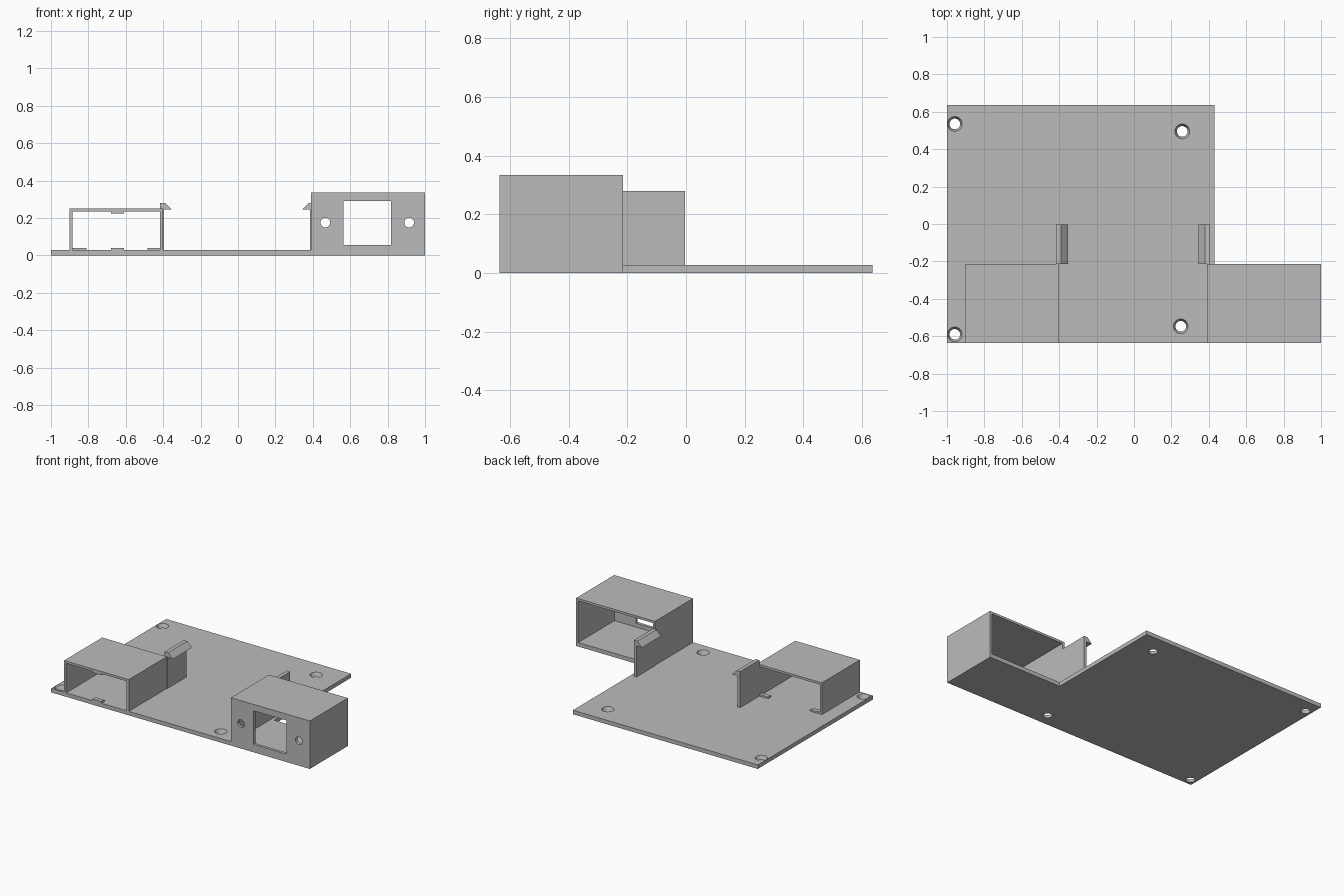
import bpy, bmesh
from mathutils import Matrix, Vector

old = bpy.data.objects.get("Cube")
if old:
    bpy.data.objects.remove(old, do_unlink=True)

grey = bpy.data.materials.new("plain grey")
grey.use_nodes = True
colour = (0.5, 0.5, 0.5, 1)
grey.diffuse_color = colour
grey.node_tree.nodes["Principled BSDF"].inputs["Base Color"].default_value = colour

FRONT, BACK, STEP = -0.635, 0.635, -0.215
FLOOR, WALL = 0.028, 0.016


def finish(name, bm):
    bmesh.ops.recalc_face_normals(bm, faces=bm.faces)
    mesh = bpy.data.meshes.new(name)
    bm.to_mesh(mesh)
    bm.free()
    mesh.materials.append(grey)
    obj = bpy.data.objects.new(name, mesh)
    bpy.context.collection.objects.link(obj)
    return obj


def prism(name, points, start, end, axis="y"):
    """Extrude an outline: (x, z) points along y, or (x, y) points along z."""
    def place(a, b, t):
        return (a, t, b) if axis == "y" else (a, b, t)
    bm = bmesh.new()
    face = bm.faces.new([bm.verts.new(place(a, b, start)) for a, b in points])
    top = bmesh.ops.extrude_face_region(bm, geom=[face])["geom"]
    shift = Vector(place(0, 0, end - start))
    bmesh.ops.translate(bm, vec=shift, verts=[v for v in top if isinstance(v, bmesh.types.BMVert)])
    return finish(name, bm)


def block(name, x, y, z):
    return prism(name, [(x[0], z[0]), (x[1], z[0]), (x[1], z[1]), (x[0], z[1])], *y)


def cone(name, centre, r_low, r_high, depth, turn=0):
    bm = bmesh.new()
    bmesh.ops.create_cone(bm, cap_ends=True, segments=32, radius1=r_low, radius2=r_high, depth=depth,
                          matrix=Matrix.Translation(centre) @ Matrix.Rotation(turn, 4, "X"))
    return finish(name, bm)


def cut(target, cutters):
    for cutter in cutters:
        mod = target.modifiers.new("cut", "BOOLEAN")
        mod.operation, mod.solver, mod.object = "DIFFERENCE", "EXACT", cutter
    bpy.context.view_layer.update()
    result = bpy.data.meshes.new_from_object(
        target.evaluated_get(bpy.context.evaluated_depsgraph_get()))
    target.modifiers.clear()
    target.data = result
    for cutter in cutters:
        bpy.data.objects.remove(cutter, do_unlink=True)


# Base plate with four tapered screw holes
plate = prism("base_plate", [(-1, FRONT), (0.39, FRONT), (0.39, STEP), (0.43, STEP),
                             (0.43, BACK), (-1, BACK)], 0, FLOOR, "z")
holes = [(-0.958, 0.535), (0.258, 0.495), (-0.958, -0.59), (0.25, -0.547)]
cut(plate, [cone("screw_hole_cutter", (x, y, FLOOR / 2), 0.026, 0.042, 0.04) for x, y in holes])

# Small open-ended sleeve: inverted U over the plate
L, R, H = -0.9, -0.4, 0.25
prism("small_sleeve", [(L, FLOOR), (L, H), (R, H), (R, FLOOR), (R - WALL, FLOOR),
                       (R - WALL, H - WALL), (L + WALL, H - WALL), (L + WALL, FLOOR)], FRONT, STEP)

# Little retaining ridges inside the sleeve
for name, x0, x1, y0 in (("right", L + WALL, -0.81, STEP - 0.03),
                         ("left", -0.485, R - WALL, STEP - 0.03),
                         ("middle", -0.68, -0.61, FRONT)):
    block(name + "_floor_ridge", (x0, x1), (y0, y0 + 0.03), (FLOOR, 0.04))
block("roof_ridge", (-0.68, -0.61), (FRONT, FRONT + 0.03), (H - WALL - 0.01, H - WALL))

# Large socket housing, open at the back, with window and two screw holes
housing = block("socket_housing", (0.39, 1), (FRONT, STEP), (0, 0.335))
cut(housing, [block("cavity_cutter", (0.39 + WALL, 1 - WALL), (FRONT + 0.02, STEP + 0.1),
                    (FLOOR, 0.335 - WALL)),
              block("window_cutter", (0.565, 0.818), (FRONT - 0.1, FRONT + 0.1), (0.055, 0.29))]
    + [cone("bolt_hole_cutter", (x, FRONT, 0.175), 0.026, 0.026, 0.2, 1.5708)
       for x in (0.467, 0.915)])

# Facing snap clips with hooked tops
for name, x, s in (("right_clip", -0.416, 1), ("left_clip", 0.406, -1)):
    outline = [(0, FLOOR), (0, 0.28), (0.027, 0.28), (0.062, 0.245), (0.02, 0.245), (0.02, FLOOR)]
    prism(name, [(x + s * a, z) for a, z in outline], STEP, -0.003)
